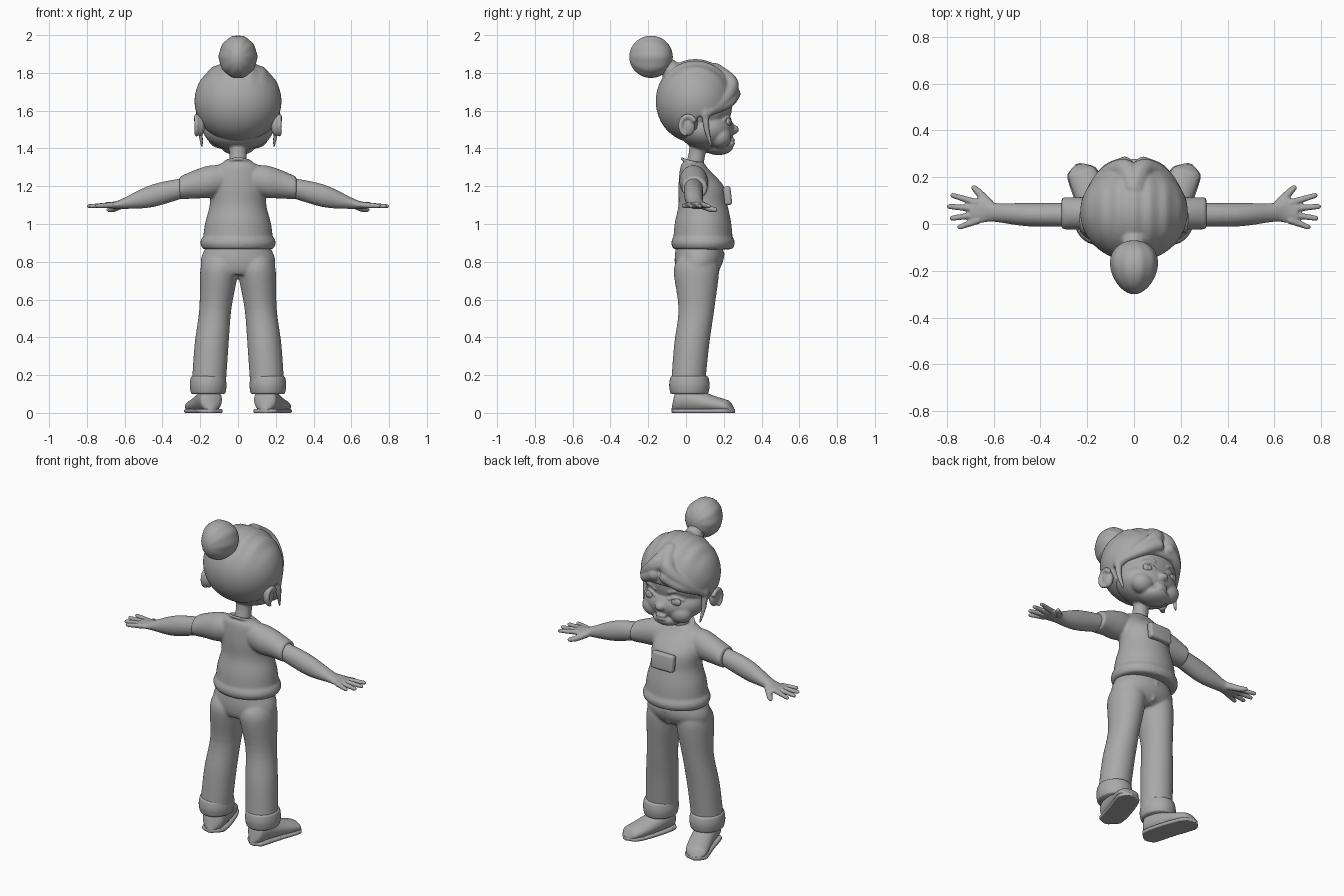
import bpy, bmesh, math
from mathutils import Vector, Matrix

if "Cube" in bpy.data.objects:
    bpy.data.objects.remove(bpy.data.objects["Cube"])

SHADE = (.4, .4, .4, 1)
grey = bpy.data.materials.new("plain_grey")
grey.use_nodes = True
grey.diffuse_color = SHADE
grey.node_tree.nodes["Principled BSDF"].inputs["Base Color"].default_value = SHADE

SIDES = (1, -1)
ALONG_X, ALONG_Z = Vector((1, 0, 0)), Vector((0, 0, 1))


def spline(rows, steps):
    """Smooth interpolation through rows of numbers."""
    points = [Vector(row) for row in rows]
    points = [points[0], *points, points[-1]]
    result = []
    for before, start, end, after in zip(points, points[1:], points[2:], points[3:]):
        for step in range(steps):
            t = step / steps
            bend_in = (end - before) / 2
            bend_out = (after - start) / 2
            ease = t * t * (3 - 2 * t)
            result.append(start.lerp(end, ease) if len(start) < 4 and start == end else
                          start + (end - start) * ease
                          + bend_in * (t * (1 - t) ** 2) - bend_out * (t * t * (1 - t)))
    return result + [points[-1]]


def sweep(bm, rows, axis, side=1, steps=5, segments=40):
    """Closed loft of ellipses; each row is x, y, z, width radius, height radius."""
    across = axis.cross(ALONG_Z if abs(axis.z) < .7 else Vector((0, 1, 0))).normalized()
    upward = across.cross(axis)
    rings = []
    for row in spline(rows, steps):
        ring = []
        for i in range(segments):
            angle = math.tau * i / segments
            offset = across * (row[3] * math.cos(angle)) + upward * (row[4] * math.sin(angle))
            point = Vector(row[:3]) + offset
            ring.append(bm.verts.new((point.x * side, point.y, point.z)))
        rings.append(ring)
    for lower, upper in zip(rings, rings[1:]):
        for i in range(segments):
            j = (i + 1) % segments
            bm.faces.new((lower[i], lower[j], upper[j], upper[i]))
    bm.faces.new(rings[0])
    bm.faces.new(rings[-1])
    return [vert for ring in rings for vert in ring]


def band(bm, centre, width, depth, half_height, side=1):
    """Rounded roll of cloth around the body or a leg."""
    x, y, z = centre
    rows = []
    for level in (-1, -.8, 0, .8, 1):
        scale = 1 - level ** 4 / 8
        rows.append((x, y, z + half_height * level, width * scale, depth * scale))
    sweep(bm, rows, ALONG_Z, side)


def blob(bm, centre, radii):
    place = Matrix.Translation(centre) @ Matrix.Diagonal((*radii, 1))
    return bmesh.ops.create_icosphere(bm, subdivisions=5, radius=1, matrix=place)["verts"]


def strand(bm, points, thick, thin, side=1, steps=12):
    """Rounded strip along a smooth path, tapering from thick to thin."""
    path = spline(points, steps)
    for i, (x, y, z) in enumerate(path):
        radius = thick + (thin - thick) * i / len(path)
        bmesh.ops.create_icosphere(bm, subdivisions=2, radius=radius,
                                   matrix=Matrix.Translation((x * side, y, z)))


def part(name, bm, voxel=0, soften=0):
    """Turn the mesh into an object, optionally fusing its pieces."""
    bmesh.ops.recalc_face_normals(bm, faces=bm.faces)
    for face in bm.faces:
        face.smooth = True
    mesh = bpy.data.meshes.new(name)
    bm.to_mesh(mesh)
    bm.free()
    mesh.materials.append(grey)
    obj = bpy.data.objects.new(name, mesh)
    bpy.context.collection.objects.link(obj)
    if voxel:
        fuse = obj.modifiers.new("fuse", 'REMESH')
        fuse.mode, fuse.voxel_size, fuse.use_smooth_shade = 'VOXEL', voxel, True
    if soften:
        relax = obj.modifiers.new("soften", 'SMOOTH')
        relax.factor, relax.iterations = .5, soften
    return obj


# Head: neck, skull, face, chin, nose, lips, cheeks, brows, eyelids and ears
bm = bmesh.new()
sweep(bm, [(0, .04, 1.28, .05, .05), (0, .06, 1.38, .045, .045), (0, .08, 1.46, .06, .06)], ALONG_Z)
blob(bm, (0, .08, 1.64), (.2, .165, .2))
blob(bm, (0, .11, 1.5), (.185, .145, .11))
blob(bm, (0, .17, 1.41), (.09, .08, .045))
blob(bm, (0, .25, 1.5), (.03, .03, .025))
for lip_height in (1.425, 1.445):
    blob(bm, (0, .245, lip_height), (.035, .015, .01))
for side in SIDES:
    blob(bm, (.09 * side, .18, 1.46), (.07, .06, .06))
    for lift in (0, .04):
        strand(bm, [(.045, .235, 1.55 + lift), (.085, .228, 1.565 + lift), (.125, .2, 1.55 + lift)],
               .008, .006, side)
    blob(bm, (.2 * side, .01, 1.52), (.025, .04, .055))
    rim = [math.pi * (.2 + k / 6) for k in range(8)]
    strand(bm, [(.22, .01 + .04 * math.cos(a), 1.52 + .05 * math.sin(a)) for a in rim],
           .015, .012, side)
part("head", bm, voxel=.006, soften=6)

# Eyes with raised irises
bm = bmesh.new()
for side in SIDES:
    blob(bm, (.085 * side, .222, 1.54), (.034, .016, .025))
    blob(bm, (.08 * side, .235, 1.54), (.014, .006, .016))
part("eyes", bm)

# Hair: cap trimmed around the face, combed ridges, swept fringe and side locks
bm = bmesh.new()
for vert in blob(bm, (0, .05, 1.65), (.23, .21, .22)):
    hairline = .06 + 3 * max(0, vert.co.z - 1.57)
    vert.co.y = min(vert.co.y, hairline)
    crown = min(1, max(0, vert.co.z - 1.7) * 10)
    vert.co.z += crown * math.cos(vert.co.x * 90) / 250
for side in SIDES:
    strand(bm, [(0, .15, 1.8), (.04, .235, 1.74), (.13, .2, 1.66), (.2, .1, 1.58)], .055, .025, side)
    strand(bm, [(.04, .25, 1.69), (.12, .22, 1.64), (.2, .11, 1.59)], .04, .02, side)
    strand(bm, [(.2, .1, 1.6), (.2, .11, 1.5), (.19, .135, 1.41)], .024, .006, side, steps=24)
strand(bm, [(0, -.05, 1.79), (0, -.12, 1.85)], .06, .045)
part("hair", bm, voxel=.007, soften=3)

# Bun: fluted egg lying along the y axis
bm = bmesh.new()
bmesh.ops.create_uvsphere(bm, u_segments=80, v_segments=40, radius=1)
for vert in bm.verts:
    x, z, y = vert.co
    flute = 1 + math.cos(10 * math.atan2(z, x)) / 80
    taper = 1 + y / 6
    vert.co = (.1 * x * flute * taper, .115 * y - .185, .113 * z * flute + 1.885)
part("hair_bun", bm)

# Shirt: torso, hem roll, sleeves and collar
bm = bmesh.new()
sweep(bm, [(0, .09, .88, .19, .16), (0, .09, 1, .175, .15), (0, .09, 1.1, .15, .13),
           (0, .08, 1.2, .15, .12), (0, .04, 1.3, .12, .07), (0, .04, 1.33, .06, .05)], ALONG_Z)
band(bm, (0, .09, .9), .2, .168, .034)
for side in SIDES:
    sweep(bm, [(.06, .04, 1.24, .06, .07), (.15, .04, 1.225, .075, .085),
               (.23, .045, 1.21, .07, .075), (.31, .045, 1.19, .068, .06)], ALONG_X, side)
turns = [math.tau * k / 16 for k in range(17)]
strand(bm, [(.07 * math.cos(a), .04 + .06 * math.sin(a), 1.325 - math.sin(a) / 50) for a in turns],
       .009, .009)
part("shirt", bm, voxel=.008, soften=4)

# Chest pocket: rounded plate leaning with the chest
bm = bmesh.new()
bmesh.ops.create_cube(bm, size=1, matrix=Matrix.Translation((0, .22, 1.15))
                      @ Matrix.Rotation(.12, 4, 'X') @ Matrix.Diagonal((.15, .04, .1, 1)))
pocket = part("chest_pocket", bm)
rounding = pocket.modifiers.new("round", 'BEVEL')
rounding.width, rounding.segments = .014, 4

# Arms: forearm and palm, thumb, and four fanned fingers
bm = bmesh.new()
for side in SIDES:
    sweep(bm, [(.25, .04, 1.2, .05, .05), (.45, .04, 1.15, .05, .06), (.6, .05, 1.11, .04, .03),
               (.65, .06, 1.1, .055, .02), (.7, .05, 1.1, .045, .015)], ALONG_X, side)
    strand(bm, [(.62, .085, 1.1), (.66, .13, 1.08), (.685, .155, 1.075)], .022, .012, side)
    for finger in range(4):
        spread = .3 - .22 * finger
        reach = .12 - (finger - 1) ** 2 / 100
        knuckle = Vector((.67, .09 - finger / 40, 1.1))
        tip = knuckle + reach * Vector((math.cos(spread), math.sin(spread), -.05))
        strand(bm, [knuckle, tip], .017, .011, side, steps=20)
part("arms", bm, voxel=.005, soften=3)

# Trousers: hips, legs and front seam
bm = bmesh.new()
sweep(bm, [(0, .07, .9, .16, .12), (0, .07, .82, .195, .13), (0, .06, .76, .19, .115),
           (0, .05, .73, .13, .09)], ALONG_Z)
for side in SIDES:
    sweep(bm, [(.1, .06, .82, .08, .1), (.1, .055, .75, .1, .12), (.12, .055, .55, .085, .095),
               (.14, .03, .36, .09, .093), (.155, .01, .14, .09, .09)], ALONG_Z, side)
strand(bm, [(0, .195, .84), (0, .165, .75)], .012, .012)
part("trousers", bm, voxel=.008, soften=4)

# Rolled trouser cuffs
bm = bmesh.new()
for side in SIDES:
    band(bm, (.158, .018, .147), .097, .107, .047, side)
part("trouser_cuffs", bm)

# Shoes: path from heel to toe, turned outward, over a flat sole
shoe, sole = [], []
for step in range(13):
    t = step / 12
    end_round = math.sqrt(1.02 - (2 * t - 1) ** 6)
    x, y = .14 + t ** 1.5 / 10, t / 3 - .075
    height = end_round * (.055 + math.cos(math.pi * t) / 50)
    shoe.append((x, y, height, .066 * end_round, height))
    sole.append((x, y, .01, .071 * end_round, .04))
forward = Vector((.3, 1, 0)).normalized()
for name, rows, floor, ceiling in (("shoes", shoe, .01, 1), ("shoe_soles", sole, 0, .02)):
    bm = bmesh.new()
    for side in SIDES:
        for vert in sweep(bm, rows, forward, side, steps=3):
            vert.co.z = min(max(vert.co.z, floor), ceiling)
    part(name, bm, voxel=.005, soften=1)
